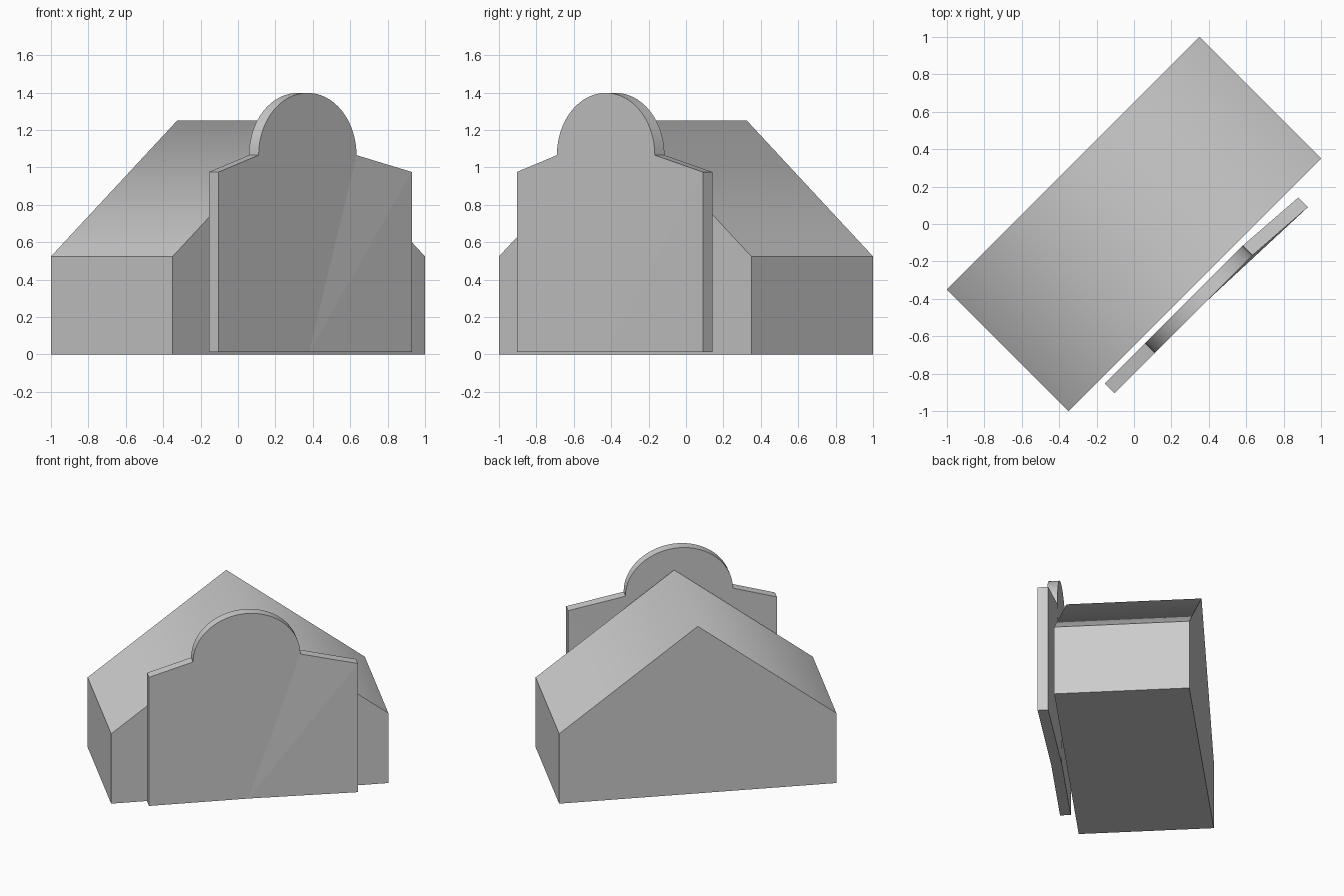
import bpy
import math
from mathutils import Vector

cube = bpy.data.objects.get("Cube")
if cube:
    bpy.data.objects.remove(cube, do_unlink=True)

# One plain grey for everything
grey = bpy.data.materials.new("plain_grey")
grey.use_nodes = True
colour = (0.6, 0.6, 0.6, 1)
grey.diffuse_color = colour
grey.node_tree.nodes["Principled BSDF"].inputs["Base Color"].default_value = colour


def make_slab(name, outline, panels, thickness, smooth_sides):
    """Extrude an outline backwards; panels split its front and back faces."""
    n = len(outline)
    back = [Vector(p) + Vector((0, thickness, 0)) for p in outline]
    faces = [list(p) for p in panels]
    faces += [[i + n for i in reversed(p)] for p in panels]
    first_side = len(faces)
    faces += [[(i + 1) % n, i, i + n, (i + 1) % n + n] for i in range(n)]
    mesh = bpy.data.meshes.new(name)
    mesh.from_pydata([Vector(p) for p in outline] + back, [], faces)
    for i in smooth_sides:
        mesh.polygons[first_side + i].use_smooth = True
    mesh.materials.append(grey)
    obj = bpy.data.objects.new(name, mesh)
    # The whole building stands diagonally
    obj.rotation_euler.z = math.radians(45)
    bpy.context.collection.objects.link(obj)
    return obj


# Gabled hall, the two roof slopes shaded smoothly across the ridge
half_length, half_depth, eave, ridge = 0.955, 0.46, 0.523, 1.25
gable = [(-half_length, 0), (half_length, 0), (half_length, eave),
         (0, ridge), (-half_length, eave)]
make_slab("gabled_hall", [(x, -half_depth, z) for x, z in gable],
          [range(5)], 2 * half_depth, [2, 3])

# Freestanding front wall: stepped shoulders, round top, right wing bent forward
front, bent, base, shoulder = -0.566, -0.594, 0.012, 0.975
centre, radius, spring, segments = -0.04, 0.37, 1.065, 32
wall = [(-0.713, front, base), (-0.028, front, base),
        (0.721, bent, base), (0.721, bent, shoulder)]
arc_start = len(wall)
for i in range(segments + 1):
    a = math.pi * i / segments
    wall.append((centre + radius * math.cos(a), front,
                 spring + 0.333 * math.sin(a)))
wall.append((-0.713, front, shoulder))
main_panel = [0, 1] + list(range(arc_start, len(wall)))
wing_panels = [[1, 2, 3], [1, 3, arc_start]]
make_slab("front_wall", wall, [main_panel] + wing_panels, 0.073,
          range(arc_start, arc_start + segments))
